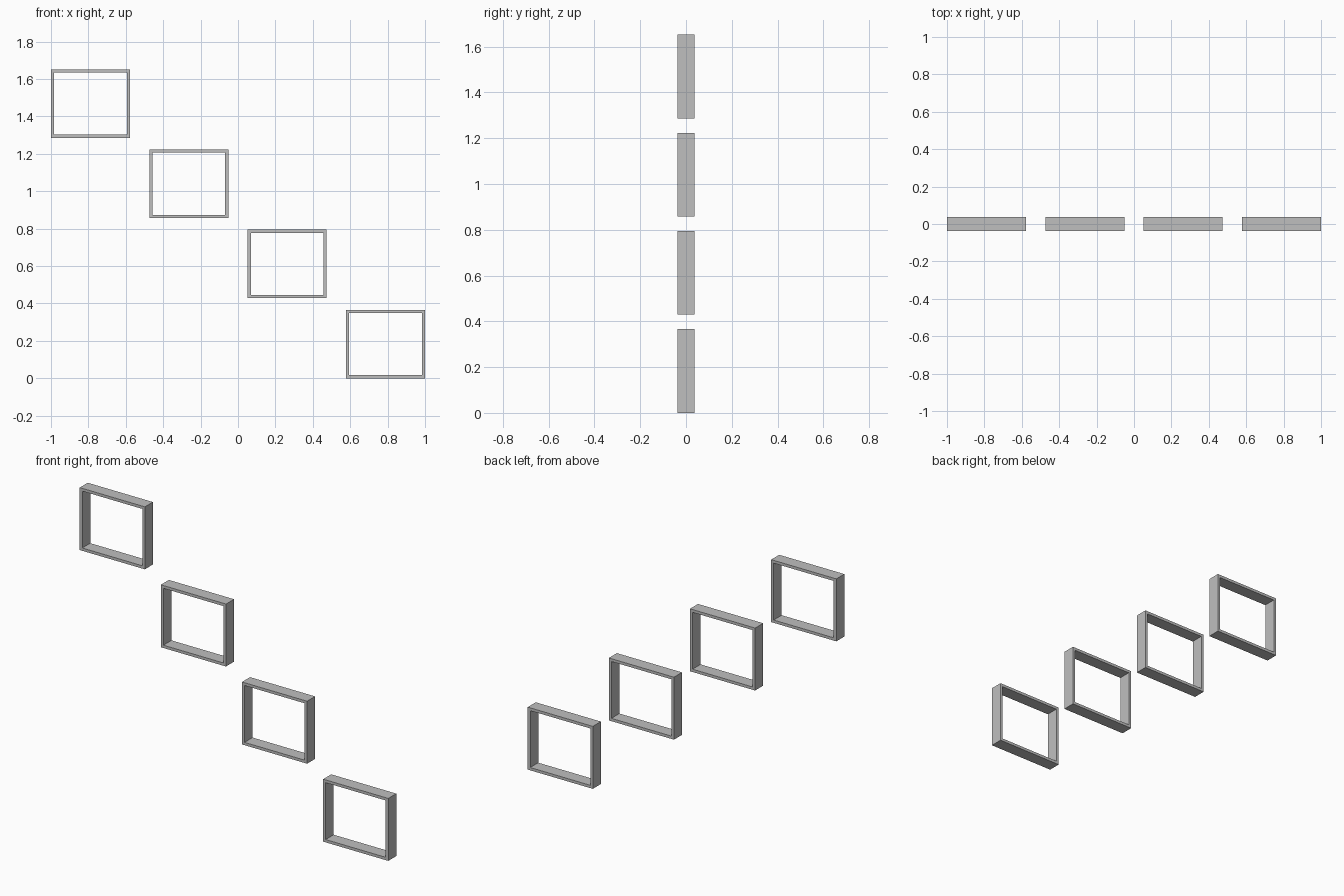
import bpy
import bmesh

if "Cube" in bpy.data.objects:
    bpy.data.objects.remove(bpy.data.objects["Cube"], do_unlink=True)

WIDTH, HEIGHT, DEPTH, RIM = 0.422, 0.366, 0.074, 0.0165
COUNT = 4
STEP_X, STEP_Z = (2 - WIDTH) / (COUNT - 1), 0.4287

# Single plain grey
grey = bpy.data.materials.new("plain grey")
grey.use_nodes = True
colour = (0.52, 0.52, 0.52, 1)
grey.diffuse_color = colour
grey.node_tree.nodes["Principled BSDF"].inputs["Base Color"].default_value = colour

# Upright rectangle inset to a flat rim, with the centre opened
bm = bmesh.new()
upright = [(x * WIDTH / 2, 0, z * HEIGHT / 2)
           for x, z in ((-1, -1), (1, -1), (1, 1), (-1, 1))]
centre = bm.faces.new([bm.verts.new(p) for p in upright])
bm.normal_update()
bmesh.ops.inset_region(bm, faces=[centre], thickness=RIM,
                       use_boundary=True, use_even_offset=True)
bmesh.ops.delete(bm, geom=[centre], context='FACES')
frame_mesh = bpy.data.meshes.new("frame")
bm.to_mesh(frame_mesh)
bm.free()
frame_mesh.materials.append(grey)

# Four frames stepping down towards the left
for i in range(COUNT):
    frame = bpy.data.objects.new(f"frame_{i + 1}", frame_mesh)
    frame.location = (-1 + WIDTH / 2 + i * STEP_X, 0,
                      HEIGHT / 2 + (COUNT - 1 - i) * STEP_Z)
    bpy.context.collection.objects.link(frame)
    thick = frame.modifiers.new("depth", 'SOLIDIFY')
    thick.thickness = DEPTH
    thick.offset = 0
